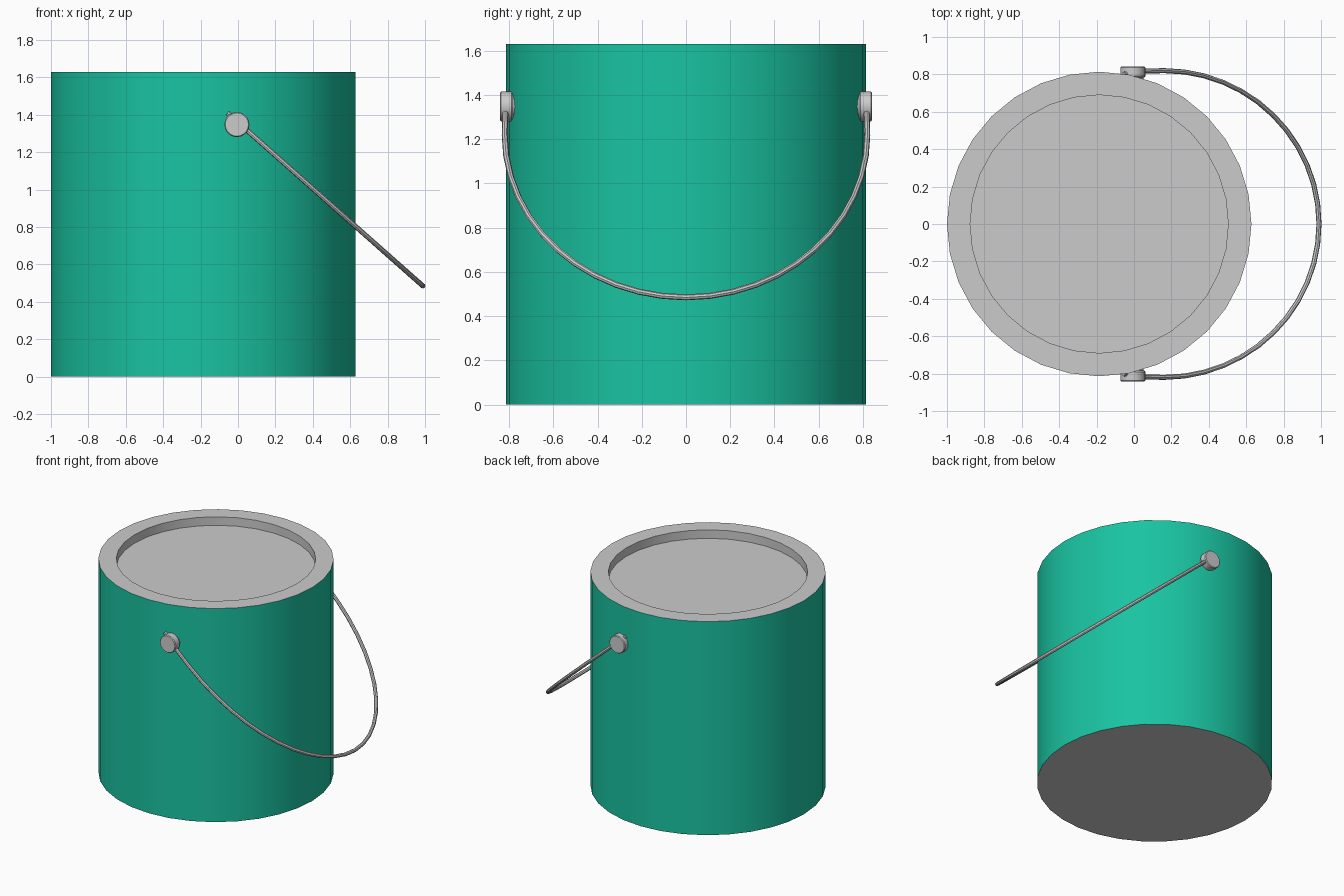
import bpy, bmesh, math
from mathutils import Matrix

if "Cube" in bpy.data.objects:
    bpy.data.objects.remove(bpy.data.objects["Cube"])

CX, R, H, SIDES = -0.186, 0.814, 1.63, 32

green = bpy.data.materials.new("green_paint")
green.diffuse_color = (0.01, 0.55, 0.36, 1)
green.use_nodes = True
green.node_tree.nodes["Principled BSDF"].inputs["Base Color"].default_value = green.diffuse_color


def lathe(name, profile, sides, matrix):
    """Spin (radius, height) points round z; radius 0 closes with a flat cap."""
    bm = bmesh.new()
    rings = []
    for r, z in profile:
        rings.append([bm.verts.new((r * math.cos(2 * math.pi * i / sides),
                                    r * math.sin(2 * math.pi * i / sides), z))
                      for i in range(sides)])
    for a, b in zip(rings, rings[1:]):
        for i in range(sides):
            j = (i + 1) % sides
            bm.faces.new((a[i], a[j], b[j], b[i]))
    bm.faces.new(rings[0][::-1])
    bm.faces.new(rings[-1])
    bmesh.ops.recalc_face_normals(bm, faces=bm.faces)
    bm.transform(matrix)
    me = bpy.data.meshes.new(name)
    bm.to_mesh(me)
    bm.free()
    ob = bpy.data.objects.new(name, me)
    bpy.context.collection.objects.link(ob)
    smooth(ob)
    return ob


def smooth(ob):
    bpy.ops.object.select_all(action='DESELECT')
    ob.select_set(True)
    bpy.context.view_layer.objects.active = ob
    bpy.ops.object.shade_smooth_by_angle(angle=math.radians(35))


# Can: grey base, rim and recessed lid, green outer wall
can = lathe("can", [(R, 0), (R, H), (0.69, H), (0.69, H - 0.065)],
            SIDES, Matrix.Translation((CX, 0, 0)))
can.data.materials.append(None)
can.data.materials.append(green)
for p in can.data.polygons:
    outer = math.hypot(p.center.x - CX, p.center.y) > 0.75
    if abs(p.normal.z) < 0.5 and outer:
        p.material_index = 1

# Knobs: spool-shaped ears on both sides
knob_profile = [(0.058, 0.74), (0.058, 0.782), (0.067, 0.79),
                (0.067, 0.836), (0.062, 0.842)]
for name, side in (("front_knob", 1), ("back_knob", -1)):
    lathe(name, knob_profile, 20, Matrix.Translation((-0.006, 0, 1.348))
          @ Matrix.Rotation(side * math.pi / 2, 4, 'X'))

# Handle: half ellipse of wire, hanging down at an angle, ends hooked in knobs
def on_plane(x, y):
    return (x, y, 0.485 + (0.989 - x) * 0.885)

half = [on_plane(0.16 + 0.829 * math.cos(t), 0.82 * math.sin(t))
        for t in (math.pi / 2 * i / 12 for i in range(13))]
half += [on_plane(0.05, 0.817), on_plane(-0.055, 0.80)]
path = [(x, -y, z) for x, y, z in half[:0:-1]] + half

curve = bpy.data.curves.new("handle", 'CURVE')
curve.dimensions = '3D'
curve.bevel_depth = 0.0135
curve.bevel_resolution = 2
curve.use_fill_caps = True
spline = curve.splines.new('POLY')
spline.points.add(len(path) - 1)
for pt, co in zip(spline.points, path):
    pt.co = (*co, 1)
handle = bpy.data.objects.new("handle", curve)
bpy.context.collection.objects.link(handle)
bpy.ops.object.select_all(action='DESELECT')
handle.select_set(True)
bpy.context.view_layer.objects.active = handle
bpy.ops.object.convert(target='MESH')
smooth(bpy.context.view_layer.objects.active)
